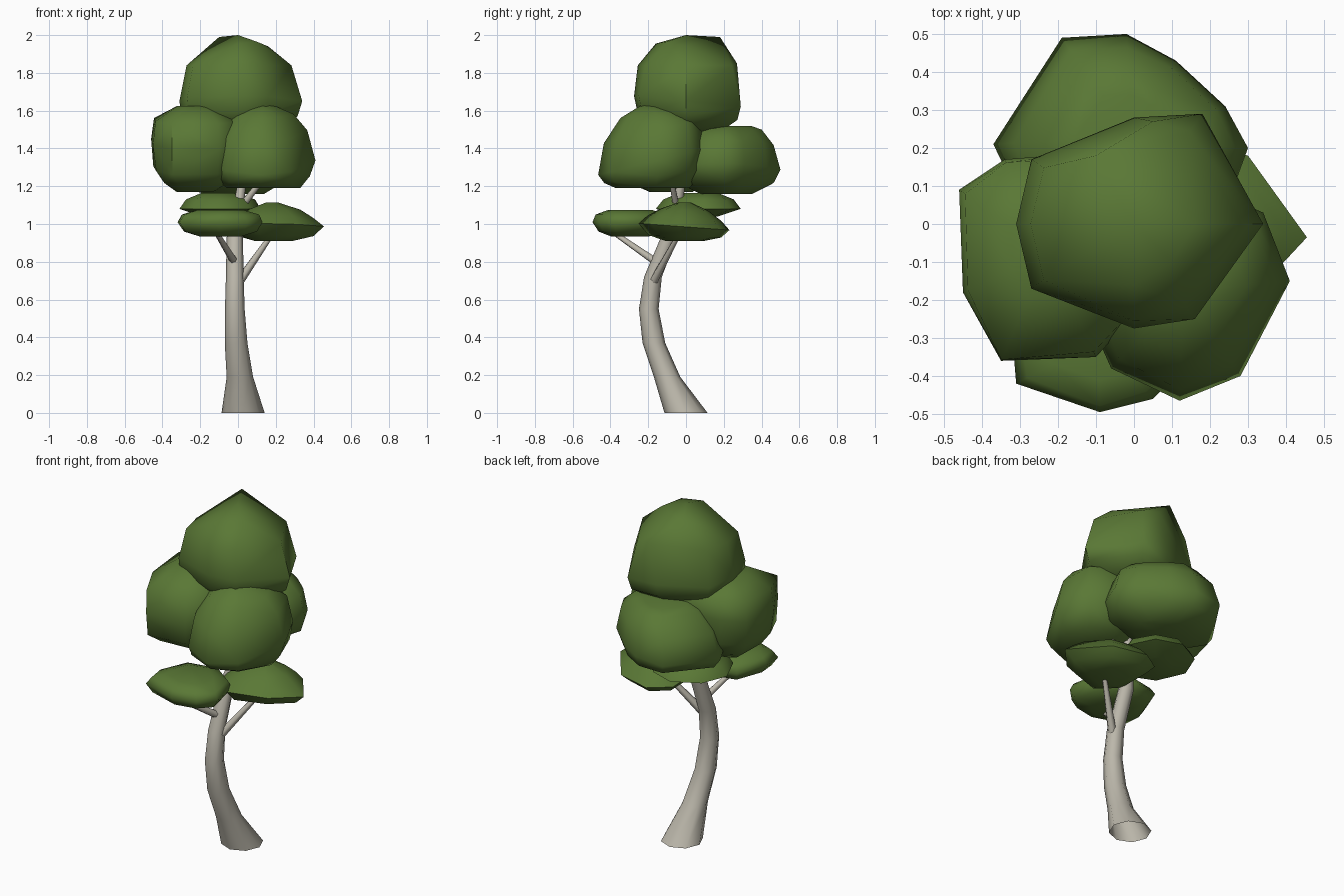
import bpy, bmesh, math, random
from mathutils import Vector

random.seed(4)
cube = bpy.data.objects.get("Cube")
if cube:
    bpy.data.objects.remove(cube, do_unlink=True)


def material(name, colour):
    m = bpy.data.materials.new(name)
    m.use_nodes = True
    m.diffuse_color = (*colour, 1)
    bsdf = next(n for n in m.node_tree.nodes if n.type == 'BSDF_PRINCIPLED')
    bsdf.inputs["Base Color"].default_value = (*colour, 1)
    return m


leaf_green = material("leaf green", (0.102, 0.188, 0.036))
pale_bark = material("pale bark", (0.50, 0.475, 0.405))


def finish(name, bm, mat):
    """Turn the bmesh into a smooth shaded object."""
    bmesh.ops.recalc_face_normals(bm, faces=bm.faces)
    mesh = bpy.data.meshes.new(name)
    bm.to_mesh(mesh)
    bm.free()
    mesh.materials.append(mat)
    obj = bpy.data.objects.new(name, mesh)
    bpy.context.collection.objects.link(obj)
    bpy.ops.object.select_all(action='DESELECT')
    obj.select_set(True)
    bpy.context.view_layer.objects.active = obj
    bpy.ops.object.shade_smooth_by_angle(angle=math.radians(60))


def clump(name, outline, levels, tilt=(0, 0), knobs=()):
    """Faceted leaf mass: hull of a plan outline scaled at each (height, scale), plus knobs."""
    bm = bmesh.new()
    pts = [Vector((x, y, 0)) for x, y in outline]
    centre = sum(pts, Vector()) / len(pts)
    bottom, top = levels[0][0], levels[-1][0]
    for z, scale in levels:
        t = (z - bottom) / (top - bottom)
        for p in pts:
            out = (p - centre) * scale
            if scale < 1:
                out *= random.uniform(0.96, 1.02)
            rise = 4 * t * (1 - t) * (out.x * tilt[0] + out.y * tilt[1])
            bm.verts.new(centre + out + Vector((0, 0, z + rise)))
    for knob in knobs:
        bm.verts.new(knob)
    bmesh.ops.convex_hull(bm, input=bm.verts)
    loose = [v for v in bm.verts if not v.link_faces]
    bmesh.ops.delete(bm, geom=loose, context='VERTS')
    finish(name, bm, leaf_green)


def limb(name, path, sides, level=False):
    """Open tapered limb through (x, y, z, radius) points."""
    bm = bmesh.new()
    up = Vector((0, 0, 1))
    axis = up if level else Vector(path[-1][:3]) - Vector(path[0][:3])
    turn = up.rotation_difference(axis)
    angles = [math.tau * i / sides for i in range(sides)]
    rings = [[bm.verts.new(Vector((x, y, z)) + turn @ Vector((r * math.cos(a), r * math.sin(a), 0)))
              for a in angles] for x, y, z, r in path]
    for low, high in zip(rings, rings[1:]):
        for i in range(sides):
            j = (i + 1) % sides
            bm.faces.new((low[i], low[j], high[j], high[i]))
    finish(name, bm, pale_bark)


# Trunk and branches
limb("trunk", [(0.027, 0, 0, 0.114), (0.01, -0.1, 0.19, 0.07), (-0.01, -0.17, 0.37, 0.06),
               (-0.017, -0.197, 0.55, 0.052), (-0.017, -0.175, 0.72, 0.047),
               (-0.017, -0.09, 0.93, 0.043), (0, -0.05, 1.07, 0.03),
               (0.025, -0.02, 1.25, 0.02)], 8, level=True)
limb("front_branch", [(-0.02, -0.16, 0.8, 0.021), (-0.13, -0.42, 0.98, 0.012)], 6)
limb("side_branch", [(0.01, -0.17, 0.7, 0.024), (0.19, -0.03, 0.96, 0.012)], 6)
limb("upper_branch", [(0.01, -0.05, 1.08, 0.02), (0.14, -0.08, 1.25, 0.013)], 6)

# Large leaf masses
clump("crown_top",
      [(-0.31, 0), (-0.27, 0.17), (0, 0.28), (0.18, 0.29), (0.34, 0),
       (0.16, -0.25), (0, -0.275), (-0.27, -0.17)],
      [(1.49, 0.65), (1.57, 0.96), (1.65, 1), (1.84, 0.86)], (0, -0.1),
      knobs=[(0, 0, 2), (-0.1, 0.18, 1.99), (0.16, 0, 1.94), (0, -0.16, 1.955),
             (0.1, -0.1, 1.965), (0, -0.255, 1.84), (0.05, 0.27, 1.85)])
clump("crown_right",
      [(-0.46, 0.09), (-0.34, 0.17), (-0.1, 0.19), (0, 0.08), (0, -0.24),
       (-0.1, -0.35), (-0.35, -0.36), (-0.45, -0.18)],
      [(1.17, 0.42), (1.22, 0.72), (1.29, 0.96), (1.43, 1), (1.55, 0.97), (1.625, 0.42)],
      (0, 0.13))
clump("crown_left",
      [(0.41, -0.15), (0.28, -0.4), (0.12, -0.465), (-0.06, -0.38), (-0.14, -0.2),
       (-0.05, 0.04), (0.15, 0.11), (0.34, 0.03)],
      [(1.19, 0.7), (1.25, 0.92), (1.33, 1), (1.49, 0.88), (1.58, 0.6), (1.63, 0.2)], (0, 0.28))
clump("crown_back",
      [(-0.37, 0.21), (-0.19, 0.49), (-0.02, 0.5), (0.11, 0.43), (0.24, 0.31),
       (0.3, 0.2), (0.22, -0.02), (-0.02, -0.09), (-0.27, 0)],
      [(1.16, 0.48), (1.22, 0.88), (1.29, 1), (1.42, 0.89), (1.5, 0.63), (1.52, 0.42)],
      (0.12, 0))

# Flat lower leaf pads
clump("front_leaf_pad",
      [(-0.31, -0.42), (-0.09, -0.495), (0.05, -0.46), (0.13, -0.38), (0.1, -0.2),
       (-0.05, -0.08), (-0.25, -0.12), (-0.32, -0.3)],
      [(0.935, 0.5), (0.96, 0.85), (1.01, 1), (1.05, 0.9), (1.075, 0.55)])
clump("left_leaf_pad",
      [(0.455, -0.035), (0.3, 0.18), (0.1, 0.23), (-0.02, 0.15), (-0.03, -0.12),
       (0.1, -0.25), (0.32, -0.18)],
      [(0.91, 0.42), (0.935, 0.8), (0.985, 1), (1.03, 0.83), (1.075, 0.55), (1.115, 0.12)],
      (0, -0.08))
clump("back_leaf_pad",
      [(0.12, 0.1), (0.05, 0.24), (-0.1, 0.29), (-0.25, 0.21), (-0.31, 0.06),
       (-0.24, -0.1), (-0.1, -0.16), (0.06, -0.09)],
      [(1.04, 0.45), (1.08, 1), (1.13, 0.85), (1.165, 0.45)])
